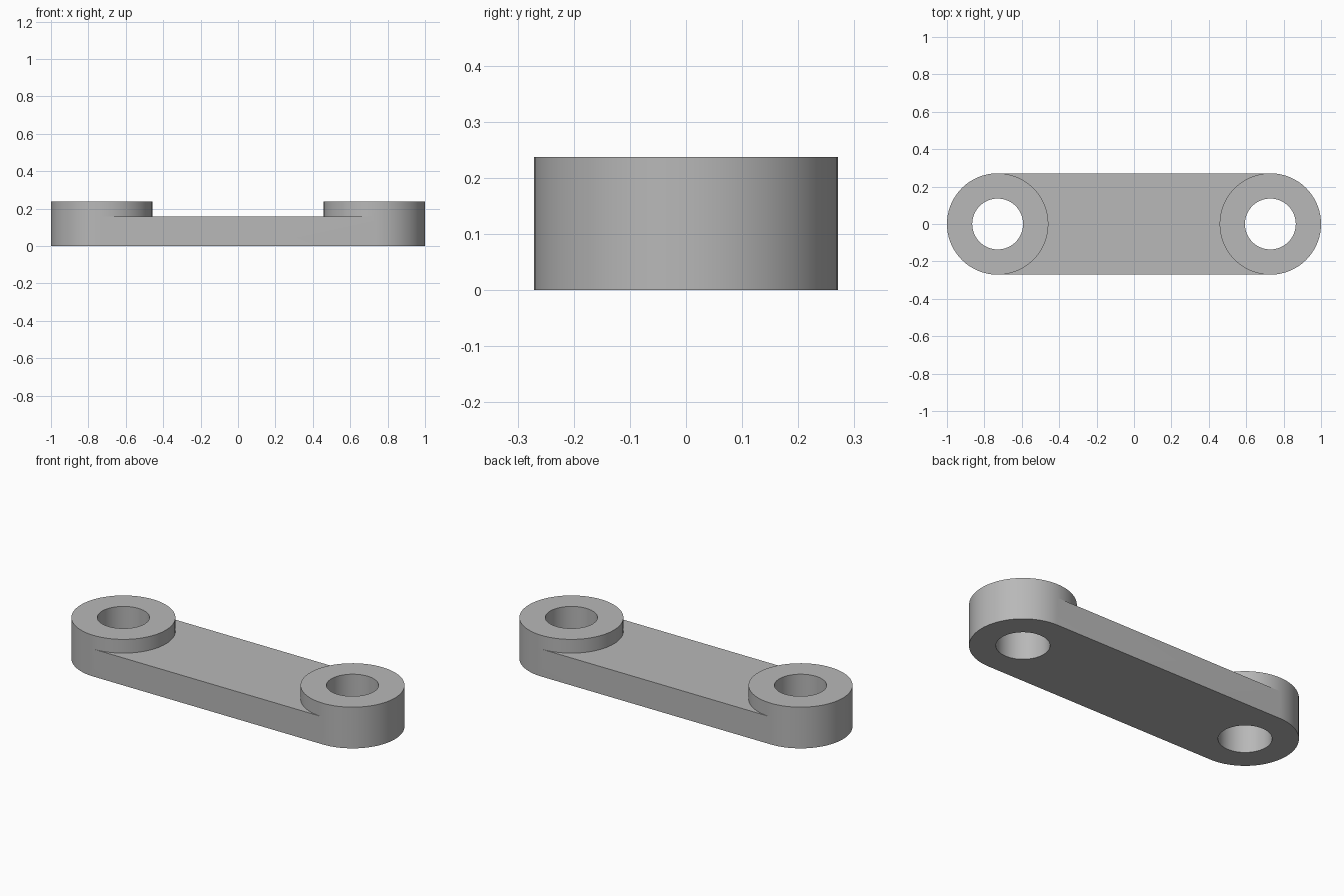
import bpy, bmesh, math

cube = bpy.data.objects.get("Cube")
if cube:
    bpy.data.objects.remove(cube, do_unlink=True)

RADIUS, BORE = 0.271, 0.136
CENTRE = 1 - RADIUS
PLATE, TOP = 0.158, 0.237
N = 96
HALF = N // 2

# Plain grey metal
grey = bpy.data.materials.new("grey metal")
grey.use_nodes = True
colour = (0.48, 0.48, 0.48, 1)
grey.diffuse_color = colour
grey.node_tree.nodes["Principled BSDF"].inputs["Base Color"].default_value = colour

bm = bmesh.new()


def ring(side, radius, z):
    """Circle round one boss, starting at the front and going round the outer end."""
    angles = [2 * math.pi * i / N - math.pi / 2 for i in range(N)]
    return [bm.verts.new((side * (CENTRE + radius * math.cos(a)),
                          radius * math.sin(a), z)) for a in angles]


def bridge(a, b, count=N):
    for i in range(count):
        j = (i + 1) % N
        bm.faces.new((a[i], a[j], b[j], b[i]))


def boss(side):
    """Bored boss; its lower wall is left open where the arm joins it."""
    base, shelf, rim = [ring(side, RADIUS, z) for z in (0, PLATE, TOP)]
    bore_top, bore_base = ring(side, BORE, TOP), ring(side, BORE, 0)
    bridge(base, shelf, HALF)
    bridge(shelf, rim)
    bridge(rim, bore_top)
    bridge(bore_top, bore_base)
    bridge(bore_base, base)
    return base, shelf


def inner_arc(loop):
    return loop[HALF:] + loop[:1]


# End bosses
left_base, left_shelf = boss(1)
right_base, right_shelf = boss(-1)

# Flat arm between the bosses: underside, top and two straight sides
for a, b in ((left_base, right_base), (left_shelf, right_shelf)):
    bm.faces.new(inner_arc(a) + inner_arc(b)[::-1])
for i in (0, HALF):
    bm.faces.new((left_base[i], right_base[i], right_shelf[i], left_shelf[i]))

bmesh.ops.recalc_face_normals(bm, faces=bm.faces)
mesh = bpy.data.meshes.new("link_arm")
bm.to_mesh(mesh)
bm.free()
mesh.materials.append(grey)
link = bpy.data.objects.new("link_arm", mesh)
bpy.context.collection.objects.link(link)

bpy.ops.object.select_all(action='DESELECT')
link.select_set(True)
bpy.context.view_layer.objects.active = link
bpy.ops.object.shade_smooth_by_angle(angle=math.radians(30))
